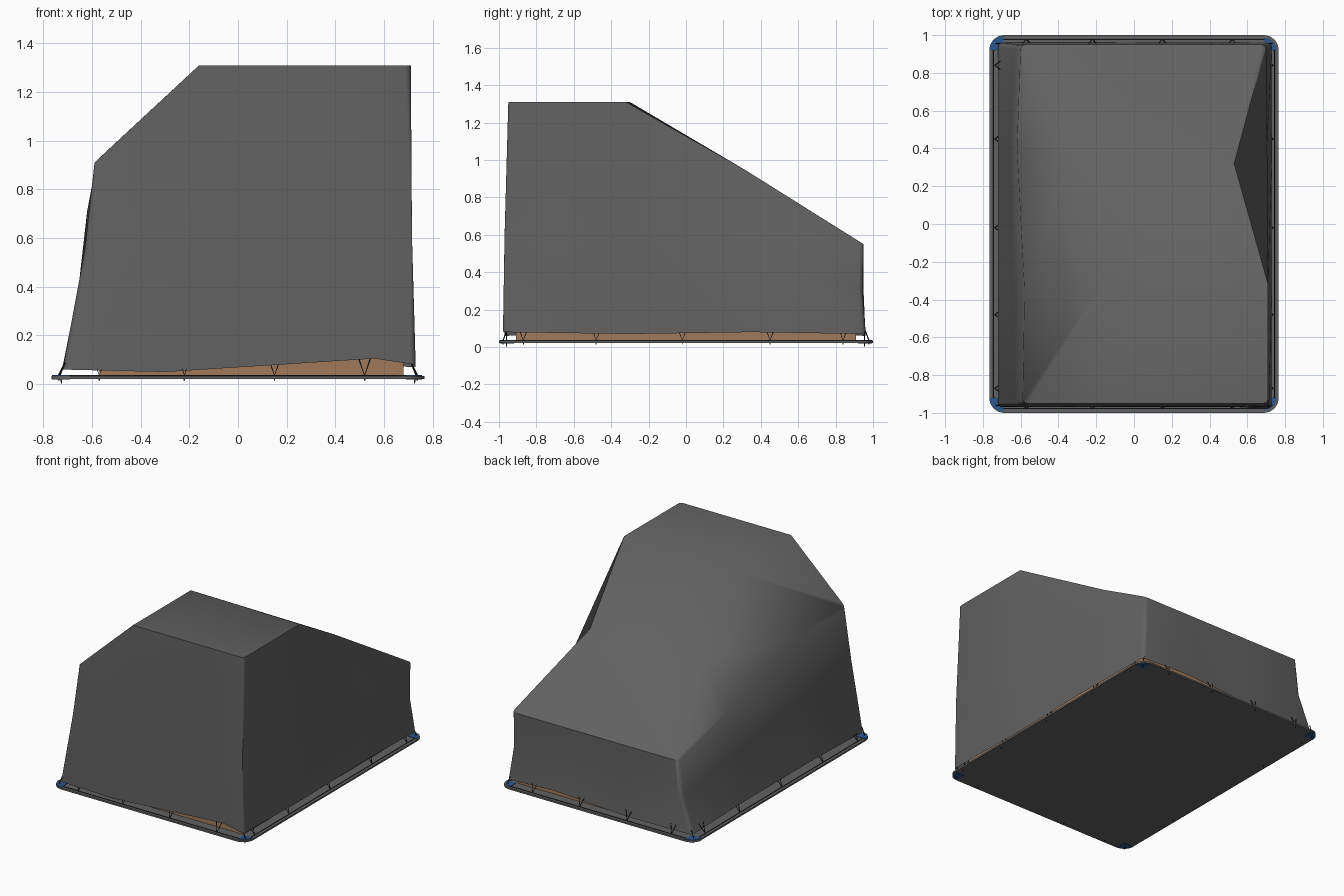
import bpy, bmesh, math
from mathutils import Vector

if "Cube" in bpy.data.objects:
    bpy.data.objects.remove(bpy.data.objects["Cube"])


def material(name, rgb):
    m = bpy.data.materials.new(name)
    m.diffuse_color = (*rgb, 1)
    m.use_nodes = True
    m.node_tree.nodes["Principled BSDF"].inputs["Base Color"].default_value = m.diffuse_color
    return m


GREY = material("tarp grey", (0.122, 0.122, 0.122))
DECK = material("deck grey", (0.122, 0.122, 0.122))
WOOD = material("wood brown", (0.35, 0.195, 0.105))
BLUE = material("corner blue", (0.025, 0.095, 0.26))
BLACK = material("cord black", (0.015, 0.015, 0.015))


def mesh_object(name, bm, mat):
    bmesh.ops.recalc_face_normals(bm, faces=bm.faces)
    me = bpy.data.meshes.new(name)
    bm.to_mesh(me)
    bm.free()
    me.materials.append(mat)
    ob = bpy.data.objects.new(name, me)
    bpy.context.collection.objects.link(ob)
    return ob


def prism(name, outline, z0, z1, mat):
    bm = bmesh.new()
    f = bm.faces.new([bm.verts.new((x, y, z0)) for x, y in outline])
    ext = bmesh.ops.extrude_face_region(bm, geom=[f])["geom"]
    bmesh.ops.translate(bm, vec=(0, 0, z1 - z0),
                        verts=[v for v in ext if isinstance(v, bmesh.types.BMVert)])
    return mesh_object(name, bm, mat)


def rounded_rect(hx, hy, r, n=8):
    pts = []
    for q, (sx, sy) in enumerate([(1, 1), (-1, 1), (-1, -1), (1, -1)]):
        for i in range(n + 1):
            a = (q + i / n) * math.pi / 2
            pts.append((sx * (hx - r) + r * math.cos(a), sy * (hy - r) + r * math.sin(a)))
    return pts


def cords(name, paths, radius, mat, cyclic=False):
    cu = bpy.data.curves.new(name, "CURVE")
    cu.dimensions = "3D"
    cu.bevel_depth = radius
    cu.bevel_resolution = 1
    cu.use_fill_caps = True
    for path in paths:
        sp = cu.splines.new("POLY")
        sp.points.add(len(path) - 1)
        for p, co in zip(sp.points, path):
            p.co = (*co, 1)
        sp.use_cyclic_u = cyclic
    cu.materials.append(mat)
    ob = bpy.data.objects.new(name, cu)
    bpy.context.collection.objects.link(ob)


# Pallet deck with its edge groove cord
prism("deck_plate", rounded_rect(0.766, 1.0, 0.08), 0.022, 0.034, DECK)
cords("edge_cord", [[(x, y, 0.034) for x, y in rounded_rect(0.743, 0.977, 0.06)]],
      0.003, BLACK, True)

# Blue corner caps, the right-hand pair smaller
for sx, xn, r in ((-1, "left", 0.075), (1, "right", 0.065)):
    for sy, yn in ((-1, "front"), (1, "back")):
        arc = [(sx * 0.69, sy * 0.92)]
        arc += [(sx * (0.69 + r * math.cos(a)), sy * (0.92 + r * math.sin(a)))
                for a in (i * math.pi / 16 for i in range(9))]
        prism(f"corner_cap_{yn}_{xn}", arc, 0.0195, 0.0375, BLUE)

# Wooden crate base under the cover
prism("wooden_base", [(-0.57, -0.91), (0.68, -0.91), (0.68, 0.91), (-0.57, 0.91)],
      0.034, 0.14, WOOD)

# Draped tarp: columns of (eave, middle, hem) points running round the load
columns = [
    ((-.59, -.95, .91), (-.63, -.97, .55), (-.72, -.97, .06)),
    ((-.16, -.95, 1.31), (-.16, -.965, .60), (-.30, -.97, .05)),
    ((.50, -.95, 1.31), (.52, -.965, .60), (.56, -.97, .105)),
    ((.71, -.95, 1.31), (.715, -.97, .60), (.73, -.98, .08)),
    ((.71, -.32, 1.31), (.71, -.30, .60), (.73, -.30, .07)),
    ((.53, .32, .945), (.705, .43, .55), (.73, .35, .08)),
    ((.70, .95, .55), (.70, .945, .30), (.73, .96, .07)),
    ((.25, .95, .55), (.25, .94, .30), (.35, .96, .085)),
    ((-.20, .95, .55), (-.20, .94, .30), (-.20, .96, .055)),
    ((-.60, .95, .55), (-.63, .95, .30), (-.72, .96, .06)),
    ((-.62, .40, .71), (-.655, .40, .40), (-.72, .40, .075)),
    ((-.58, -.35, .92), (-.635, -.35, .50), (-.72, -.35, .075)),
]
bm = bmesh.new()
cols = [[bm.verts.new(p) for p in c] for c in columns]
for i, a in enumerate(cols):
    b = cols[(i + 1) % len(cols)]
    if i == 5:  # sagging fold below the dented edge
        bm.faces.new((a[0], b[0], a[1]))
        bm.faces.new((b[0], b[1], a[1]))
    else:
        bm.faces.new((a[0], b[0], b[1], a[1]))
    bm.faces.new((a[1], b[1], b[2], a[2]))
E = [c[0] for c in cols]
ridge = bm.verts.new((-.16, -.30, 1.31))
knee = bm.verts.new((-.35, .32, .94))
for f in ((E[1], E[2], E[3], E[4], ridge), (ridge, E[4], E[5], knee),
          (knee, E[5], E[6], E[7], E[8], E[9]), (E[0], E[1], ridge, E[11]),
          (E[11], ridge, knee, E[10]), (E[10], knee, E[9])):
    bm.faces.new(f)
# soften the vertical corners
soft = [bm.edges.get((cols[i][k], cols[i][k + 1])) for i in (0, 3, 6, 9) for k in (0, 1)]
bmesh.ops.bevel(bm, geom=soft, offset=0.025, segments=3, profile=0.5, affect="EDGES")
tarp = mesh_object("tarp_cover", bm, GREY)
bpy.context.view_layer.objects.active = tarp
tarp.select_set(True)
bpy.ops.object.shade_smooth_by_angle(angle=math.radians(46))

# V-shaped lashings from inside the hem to the deck edge, with a hook below
lash = []


def add_lashing(hem, foot, along):
    h, f, t = Vector(hem), Vector(foot), Vector(along) * 0.024
    lash.append([h - t, f, h + t])
    lash.append([f, (f.x, f.y, 0.014)])


for s in (-1, 1):
    for x in (-.57, -.22, .15, .52):
        add_lashing((x, s * .952, .105), (x, s * .978, .036), (1, 0, 0))
    for y in (-.87, -.48, -.02, .45, .84):
        add_lashing((s * .705, y, .10), (s * .737, y, .036), (0, 1, 0))
    for y in (-.96, .955):
        lash.append([(s * .71, y, .09), (s * .73, y, .04), (s * .725, y, .003)])
cords("lashings", lash, 0.003, BLACK)
